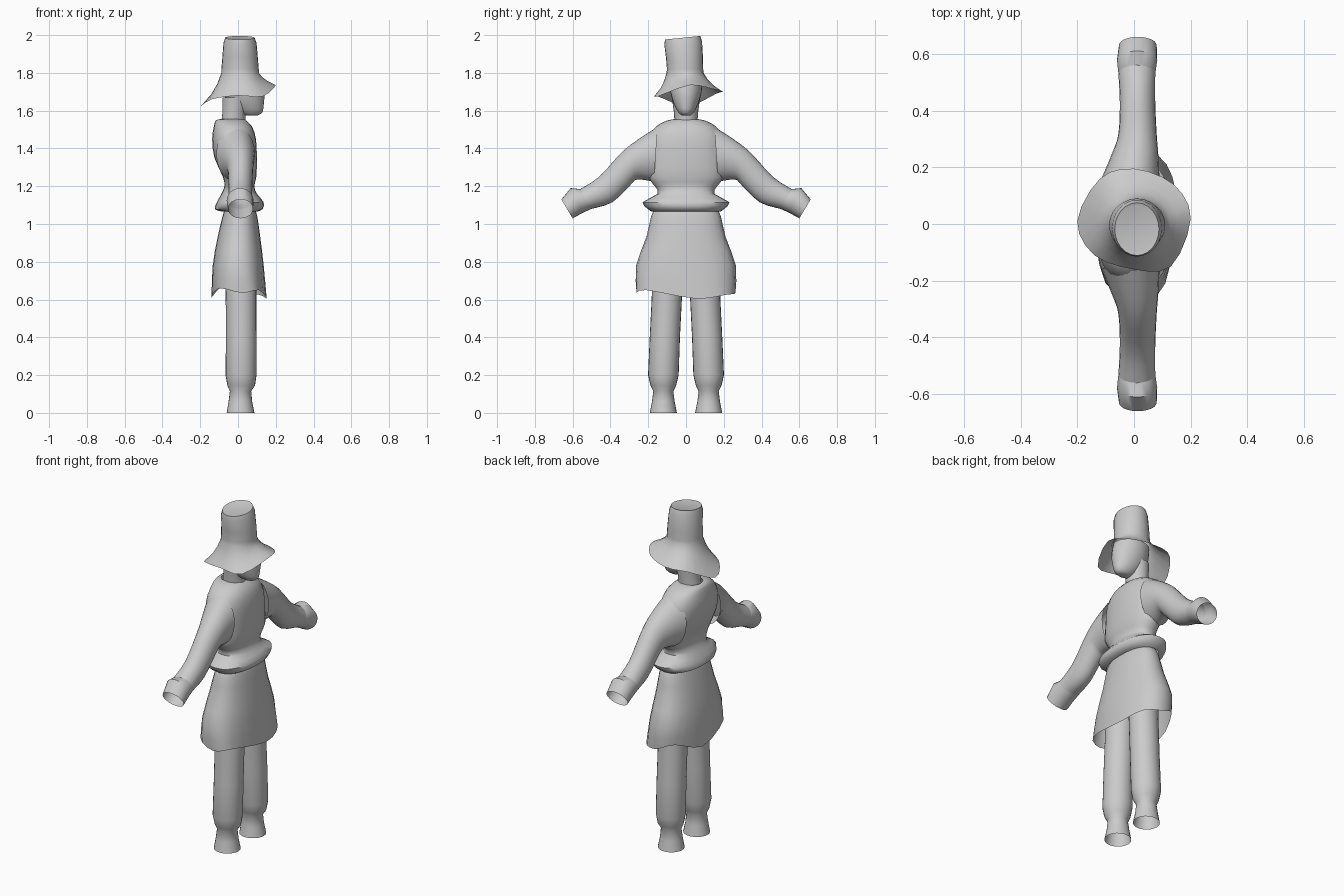
import bpy, math
from mathutils import Vector

N = 24


def catmull(a, b, c, d, t):
    return 0.5 * (2 * b + (c - a) * t + (2 * a - 5 * b + 4 * c - d) * t * t
                  + (3 * b - a - 3 * c + d) * t ** 3)


def ring(z, x0, x1, hy, cy=0.0, power=2.0, tilt=0.0):
    """Horizontal rounded ring between x0 and x1, half depth hy."""
    out = []
    for i in range(N):
        a = 2 * math.pi * i / N
        c, s = math.cos(a), math.sin(a)
        c = math.copysign(abs(c) ** (2 / power), c)
        s = math.copysign(abs(s) ** (2 / power), s)
        y = cy + hy * s
        out.append(Vector(((x0 + x1) / 2 + (x1 - x0) / 2 * c, y, z + tilt * y)))
    return out


def section(top, low, x0, x1):
    """Ring through two points in the y-z plane, x0 to x1 wide."""
    p, q = Vector((0, *top)), Vector((0, *low))
    return [(p + q) / 2 + (p - q) / 2 * math.cos(a)
            + Vector(((x0 + x1) / 2 + (x1 - x0) / 2 * math.sin(a), 0, 0))
            for a in (2 * math.pi * i / N for i in range(N))]


def wavy(keys):
    """Closed smooth ring through a few key points, starting at +x."""
    k = [Vector(p) for p in keys]
    m = len(k)
    out = []
    for i in range(N):
        u = i * m / N
        j = int(u)
        out.append(catmull(k[j - 1], k[j], k[(j + 1) % m], k[(j + 2) % m], u - j))
    return out


def blend(a, b, txy, tz):
    return [Vector((p.x + (q.x - p.x) * txy, p.y + (q.y - p.y) * txy,
                    p.z + (q.z - p.z) * tz)) for p, q in zip(a, b)]


def loft(name, rings, sub=1, cap=False, mirror=False, angle=50):
    rows, last = [], len(rings) - 1
    for i in range(last):
        quad = rings[max(i - 1, 0)], rings[i], rings[i + 1], rings[min(i + 2, last)]
        for s in range(sub):
            rows.append([catmull(*p, s / sub) for p in zip(*quad)])
    rows.append(rings[-1])
    verts = [v for r in rows for v in r]
    faces = [(r * N + i, r * N + (i + 1) % N, (r + 1) * N + (i + 1) % N, (r + 1) * N + i)
             for r in range(len(rows) - 1) for i in range(N)]
    if cap:
        faces.append(tuple(range(N)))
    me = bpy.data.meshes.new(name)
    me.from_pydata(verts, [], faces)
    ob = bpy.data.objects.new(name, me)
    bpy.context.collection.objects.link(ob)
    bpy.context.view_layer.objects.active = ob
    ob.select_set(True)
    bpy.ops.object.mode_set(mode='EDIT')
    bpy.ops.mesh.select_all(action='SELECT')
    bpy.ops.mesh.normals_make_consistent(inside=False)
    bpy.ops.object.mode_set(mode='OBJECT')
    bpy.ops.object.shade_smooth_by_angle(angle=math.radians(angle))
    ob.select_set(False)
    if mirror:
        mod = ob.modifiers.new("mirror", 'MIRROR')
        mod.use_axis = (False, True, False)
    return ob


# hat: crown and drooping wavy brim in one surface
band = ring(1.80, -0.088, 0.11, 0.098, -0.005)
rim = wavy([(0.2, 0.02, 1.735), (0.14, 0.14, 1.715), (0.0, 0.195, 1.70), (-0.12, 0.16, 1.69),
            (-0.2, 0.01, 1.62), (-0.14, -0.11, 1.66), (0.0, -0.16, 1.68), (0.13, -0.15, 1.675)])
loft("hat", [ring(1.985, -0.058, 0.078, 0.082, -0.015, tilt=0.1),
             ring(1.988, -0.068, 0.088, 0.093, -0.018, tilt=0.1),
             ring(1.96, -0.077, 0.098, 0.1, -0.015, tilt=0.08),
             ring(1.88, -0.083, 0.105, 0.098, -0.008),
             ring(1.82, -0.088, 0.11, 0.096, -0.005), band,
             blend(band, rim, 0.2, 0.33), blend(band, rim, 0.5, 0.65), rim], cap=True)

# head and neck
loft("head", [ring(1.575, 0.035, 0.105, 0.022), ring(1.592, 0.0, 0.13, 0.042),
              ring(1.64, -0.05, 0.137, 0.066), ring(1.70, -0.08, 0.14, 0.083),
              ring(1.77, -0.085, 0.125, 0.088)], sub=2, cap=True)
loft("neck", [ring(1.53, -0.09, 0.04, 0.06), ring(1.59, -0.082, 0.04, 0.064),
              ring(1.67, -0.083, 0.06, 0.075)])

# loose blouse with gathered waist and flared edge
blouse = [(1.555, -0.095, 0.03, 0.06), (1.548, -0.118, 0.042, 0.1), (1.515, -0.128, 0.075, 0.16),
          (1.45, -0.137, 0.095, 0.2), (1.35, -0.125, 0.1, 0.205), (1.25, -0.08, 0.097, 0.2),
          (1.20, -0.072, 0.086, 0.165), (1.16, -0.088, 0.1, 0.15), (1.115, -0.112, 0.136, 0.23),
          (1.078, -0.122, 0.13, 0.2), (1.065, -0.08, 0.1, 0.18)]
loft("blouse", [ring(*r, power=2.3) for r in blouse], sub=2)

# sleeves with open cuffs
loft("sleeves", [section((0.15, 1.515), (0.17, 1.225), -0.115, 0.09),
                 section((0.25, 1.45), (0.26, 1.235), -0.075, 0.085),
                 section((0.34, 1.38), (0.295, 1.205), -0.055, 0.08),
                 section((0.46, 1.25), (0.39, 1.115), -0.05, 0.075),
                 section((0.56, 1.185), (0.50, 1.08), -0.055, 0.075)], sub=3, mirror=True)
loft("cuffs", [section((0.56, 1.185), (0.50, 1.08), -0.055, 0.075),
               section((0.61, 1.19), (0.545, 1.06), -0.06, 0.082),
               section((0.66, 1.13), (0.60, 1.03), -0.053, 0.08)], mirror=True)

# skirt with uneven hem
hem = wavy([(0.152, 0.05, 0.605), (0.115, 0.21, 0.625), (0.02, 0.262, 0.635), (-0.08, 0.22, 0.67),
            (-0.14, 0.04, 0.61), (-0.1, -0.21, 0.66), (0.02, -0.262, 0.635), (0.11, -0.21, 0.65)])
loft("skirt", [ring(1.08, -0.07, 0.09, 0.165, power=2.3), ring(1.04, -0.082, 0.102, 0.185, power=2.3),
               ring(0.93, -0.108, 0.118, 0.21, power=2.3),
               ring(0.78, -0.134, 0.136, 0.264, power=2.3), hem], sub=2)

# trouser legs gathered at the ankle, with flared feet
legs = [(0.80, -0.07, 0.1, 0.08, 0.095), (0.60, -0.065, 0.097, 0.08, 0.102),
        (0.40, -0.064, 0.098, 0.08, 0.112), (0.20, -0.066, 0.098, 0.081, 0.12),
        (0.145, -0.056, 0.09, 0.068, 0.12), (0.115, -0.043, 0.07, 0.053, 0.12),
        (0.06, -0.05, 0.075, 0.06, 0.12), (0.0, -0.06, 0.087, 0.072, 0.12)]
loft("legs", [ring(*r) for r in legs], mirror=True)
